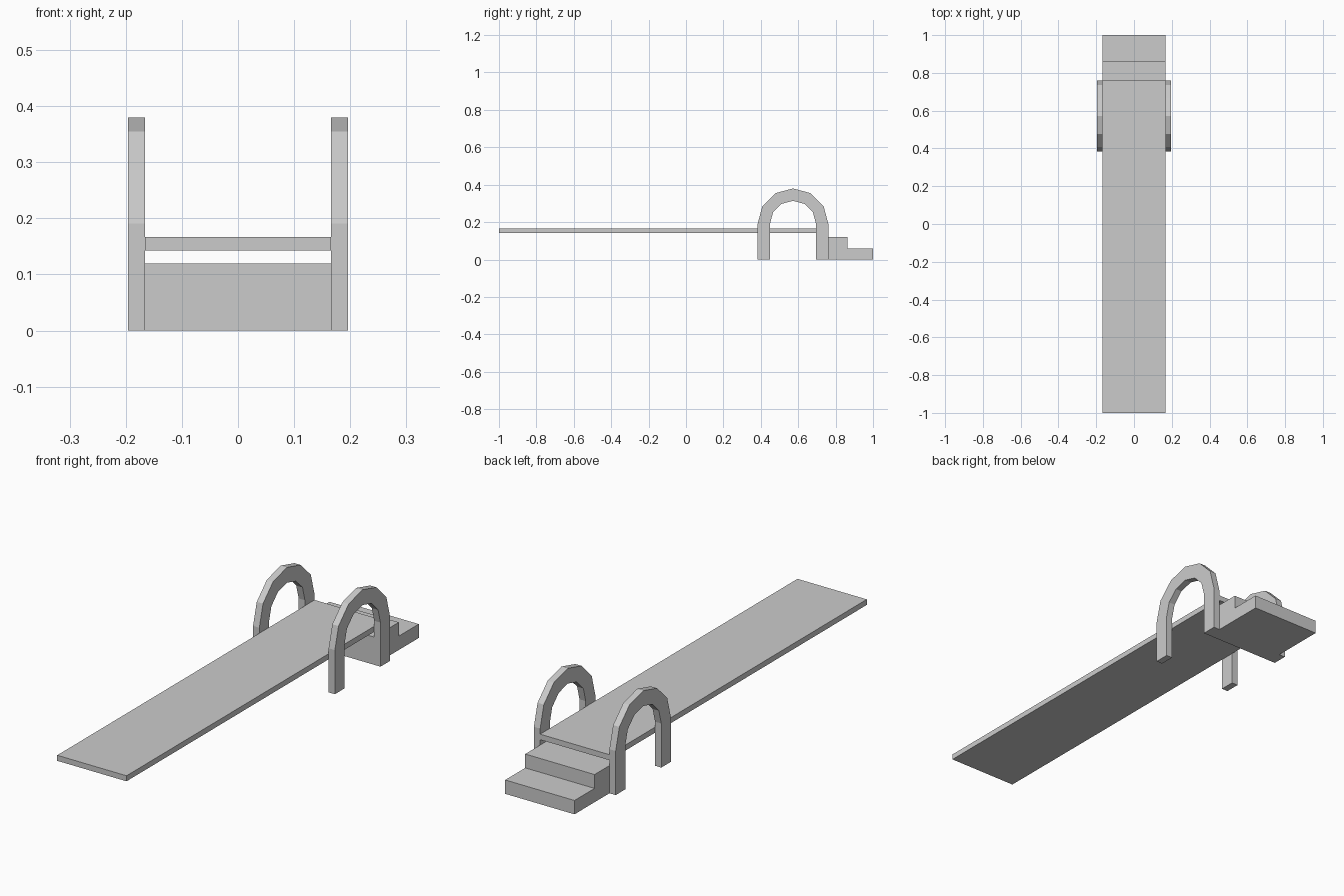
import bpy, bmesh, math

if "Cube" in bpy.data.objects:
    bpy.data.objects.remove(bpy.data.objects["Cube"])


def extrude_profile(name, points, x0, x1):
    """Extrude a closed (y, z) outline along x from x0 to x1."""
    bm = bmesh.new()
    face = bm.faces.new([bm.verts.new((x0, y, z)) for y, z in points])
    res = bmesh.ops.extrude_face_region(bm, geom=[face])
    moved = [v for v in res["geom"] if isinstance(v, bmesh.types.BMVert)]
    bmesh.ops.translate(bm, verts=moved, vec=(x1 - x0, 0, 0))
    bmesh.ops.recalc_face_normals(bm, faces=bm.faces)
    mesh = bpy.data.meshes.new(name)
    bm.to_mesh(mesh)
    bm.free()
    obj = bpy.data.objects.new(name, mesh)
    bpy.context.collection.objects.link(obj)
    return obj


HALF_W = 0.166          # half width of board and steps
ARCH_Y, SPRING_Z = 0.572, 0.191
R_OUT, R_IN = 0.189, 0.123
ARCH_T = 0.03
BACK_Y = ARCH_Y + R_OUT
STEP_Y = ARCH_Y + R_IN

# Long flat board
extrude_profile("board", [(-1, 0.143), (BACK_Y, 0.143), (BACK_Y, 0.167), (-1, 0.167)],
                -HALF_W, HALF_W)

# Two steps at the back
extrude_profile("steps", [(STEP_Y, 0), (1, 0), (1, 0.06), (0.863, 0.06),
                          (0.863, 0.12), (STEP_Y, 0.12)], -HALF_W, HALF_W)


# Arched handrails: six-segment half rings on straight legs
def arc(r):
    return [(ARCH_Y + r * math.cos(math.pi * i / 6),
             SPRING_Z + r * math.sin(math.pi * i / 6)) for i in range(7)]


outline = ([(ARCH_Y + R_OUT, 0)] + arc(R_OUT) + [(ARCH_Y - R_OUT, 0), (ARCH_Y - R_IN, 0)]
           + arc(R_IN)[::-1] + [(ARCH_Y + R_IN, 0)])
for side, sign in (("left", -1), ("right", 1)):
    extrude_profile(side + "_handrail", outline, sign * HALF_W, sign * (HALF_W + ARCH_T))
